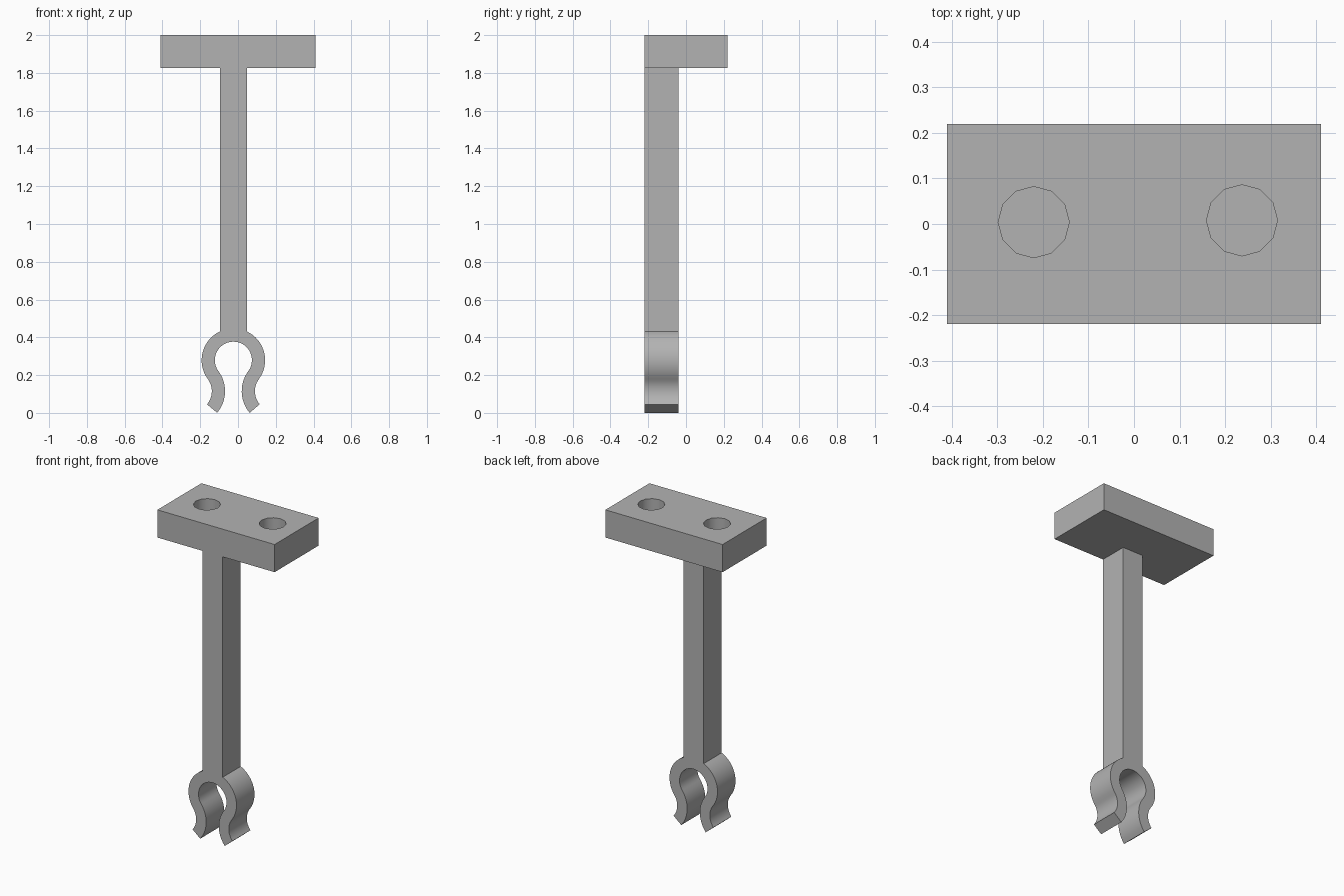
import bpy, bmesh
from math import cos, sin, atan2, radians, hypot

cube = bpy.data.objects.get("Cube")
if cube:
    bpy.data.objects.remove(cube, do_unlink=True)

grey = bpy.data.materials.new("plain grey")
grey.use_nodes = True
GREY = (0.45, 0.45, 0.45, 1)
grey.diffuse_color = GREY
grey.node_tree.nodes["Principled BSDF"].inputs["Base Color"].default_value = GREY

FRONT, STEM_BACK, BACK = -0.22, -0.04, 0.22
PLATE_Z, TOP = 1.825, 2.0


def arc(cx, cz, r, a0, a1, n):
    return [(cx + r * cos(a0 + (a1 - a0) * i / n),
             cz + r * sin(a0 + (a1 - a0) * i / n)) for i in range(n + 1)]


def extrude_profile(name, points, y0, y1):
    """Solid made by sweeping an (x, z) outline from y0 to y1."""
    bm = bmesh.new()
    face = bm.faces.new([bm.verts.new((x, y0, z)) for x, z in points])
    result = bmesh.ops.extrude_face_region(bm, geom=[face])
    moved = [v for v in result["geom"] if isinstance(v, bmesh.types.BMVert)]
    bmesh.ops.translate(bm, verts=moved, vec=(0, y1 - y0, 0))
    bmesh.ops.recalc_face_normals(bm, faces=bm.faces)
    mesh = bpy.data.meshes.new(name)
    bm.to_mesh(mesh)
    bm.free()
    mesh.materials.append(grey)
    obj = bpy.data.objects.new(name, mesh)
    bpy.context.collection.objects.link(obj)
    return obj


def smooth(obj):
    bpy.ops.object.select_all(action="DESELECT")
    obj.select_set(True)
    bpy.context.view_layer.objects.active = obj
    bpy.ops.object.shade_smooth_by_angle(angle=radians(35))


# Mounting plate with two blind screw holes
plate = extrude_profile("mounting_plate", [(-0.41, PLATE_Z), (0.41, PLATE_Z),
                                           (0.41, TOP), (-0.41, TOP)], FRONT, BACK)
HOLE_DEPTH = 0.13
for x, y in ((-0.22, 0.004), (0.237, 0.008)):
    bpy.ops.mesh.primitive_cylinder_add(vertices=12, radius=0.078, depth=2 * HOLE_DEPTH,
                                        location=(x, y, TOP))
    cutter = bpy.context.object
    cutter.name = "hole_cutter"
    cutter.hide_render = True
    cutter.data.materials.append(grey)
    cut = plate.modifiers.new("screw_hole", "BOOLEAN")
    cut.operation = "DIFFERENCE"
    cut.solver = "EXACT"
    cut.object = cutter
    bpy.context.view_layer.objects.active = plate
    bpy.ops.object.modifier_apply(modifier=cut.name)
    bpy.data.objects.remove(cutter, do_unlink=True)
smooth(plate)

# Stem and spring clip share one outline: half is drawn, then mirrored
MID, HALF = -0.0245, 0.0715
RING_Z, R_OUT, R_IN = 0.279, 0.168, 0.098
LIP_X, LIP_Z = -0.247, 0.115
dx, dz = MID - LIP_X, RING_Z - LIP_Z
gap = hypot(dx, dz)
bend = atan2(dz, dx)
waist = radians(180) + bend
shoulder = radians(115.2)
tip = radians(-40)

half = [(MID - HALF, PLATE_Z)]
half += arc(MID, RING_Z, R_OUT, shoulder, waist, 16)
half += arc(LIP_X, LIP_Z, gap - R_OUT, bend, tip, 12)[1:]
half += arc(LIP_X, LIP_Z, gap - R_IN, tip, bend, 12)
half += arc(MID, RING_Z, R_IN, waist, radians(90), 20)[1:]
mirrored = [(2 * MID - x, z) for x, z in reversed(half[:-1])]
smooth(extrude_profile("stem_and_clip", half + mirrored, FRONT, STEM_BACK))
